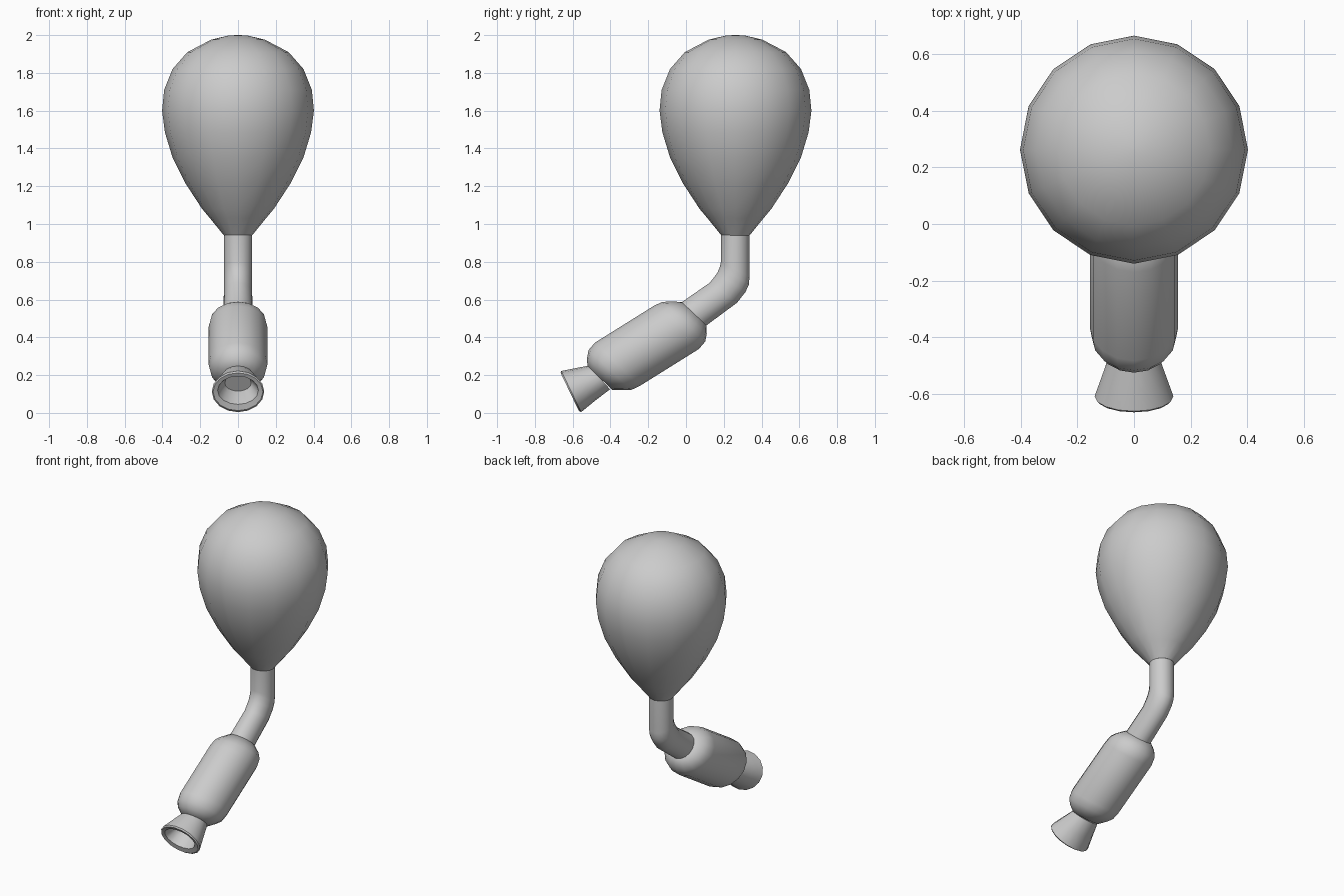
import bpy
import bmesh
import math
from mathutils import Vector

if "Cube" in bpy.data.objects:
    bpy.data.objects.remove(bpy.data.objects["Cube"])

SIDES = 16


def loft(name, rings, cap_start=False, cap_end=False, angle=50):
    """Skin rings; each ring = (y1, z1, y2, z2, half width in x)."""
    bm = bmesh.new()
    loops = []
    for y1, z1, y2, z2, rx in rings:
        mid = Vector((0, (y1 + y2) / 2, (z1 + z2) / 2))
        half = Vector((0, (y2 - y1) / 2, (z2 - z1) / 2))
        loop = []
        for i in range(SIDES):
            a = 2 * math.pi * i / SIDES
            loop.append(bm.verts.new(mid + half * math.sin(a) + Vector((rx * math.cos(a), 0, 0))))
        loops.append(loop)
    for a, b in zip(loops, loops[1:]):
        for i in range(SIDES):
            j = (i + 1) % SIDES
            bm.faces.new((a[i], a[j], b[j], b[i]))
    if cap_start:
        bm.faces.new(loops[0])
    if cap_end:
        bm.faces.new(loops[-1])
    bmesh.ops.recalc_face_normals(bm, faces=bm.faces)
    me = bpy.data.meshes.new(name)
    bm.to_mesh(me)
    bm.free()
    ob = bpy.data.objects.new(name, me)
    bpy.context.collection.objects.link(ob)
    bpy.ops.object.select_all(action='DESELECT')
    ob.select_set(True)
    bpy.context.view_layer.objects.active = ob
    bpy.ops.object.shade_smooth_by_angle(angle=math.radians(angle))
    return ob


# teardrop bulb, turned from (radius, height)
CY = 0.262
profile = [(.075, .94), (.148, 1.03), (.19, 1.08), (.278, 1.215), (.346, 1.35), (.387, 1.485),
           (.402, 1.6), (.391, 1.71), (.347, 1.82), (.268, 1.91), (.142, 1.976), (.05, 1.998), (.004, 2.0)]
loft("bulb", [(CY - r, z, CY + r, z, r) for r, z in profile], True, True)

# bent neck tube
loft("neck", [(.185, .95, .336, .95, .075), (.185, .80, .336, .72, .075),
              (.180, .775, .333, .68, .075), (.165, .74, .315, .64, .075),
              (.127, .69, .27, .583, .075), (-.024, .585, .108, .463, .078)], True, True)

# slanted body with rounded shoulders, point-symmetric about its middle
C = (-.207, .355)
upper = [(-.024, .588, .108, .463, .085), (-.085, .589, .110, .42, .127),
         (-.125, .588, .102, .378, .148), (-.170, .567, .068, .338, .156)]
lower = [(2 * C[0] - y2, 2 * C[1] - z2, 2 * C[0] - y1, 2 * C[1] - z1, r)
         for y1, z1, y2, z2, r in reversed(upper)]
loft("body", upper + lower, True, True)

# flared nozzle: outer cone, rim, hollow inside
loft("nozzle", [(-.515, .25, -.402, .125, .085), (-.59, .236, -.482, .064, .113),
                (-.660, .222, -.555, .004, .139), (-.664, .212, -.568, .012, .132),
                (-.652, .194, -.577, .045, .108), (-.60, .197, -.53, .085, .09),
                (-.55, .203, -.485, .115, .07)], True, True, 40)
